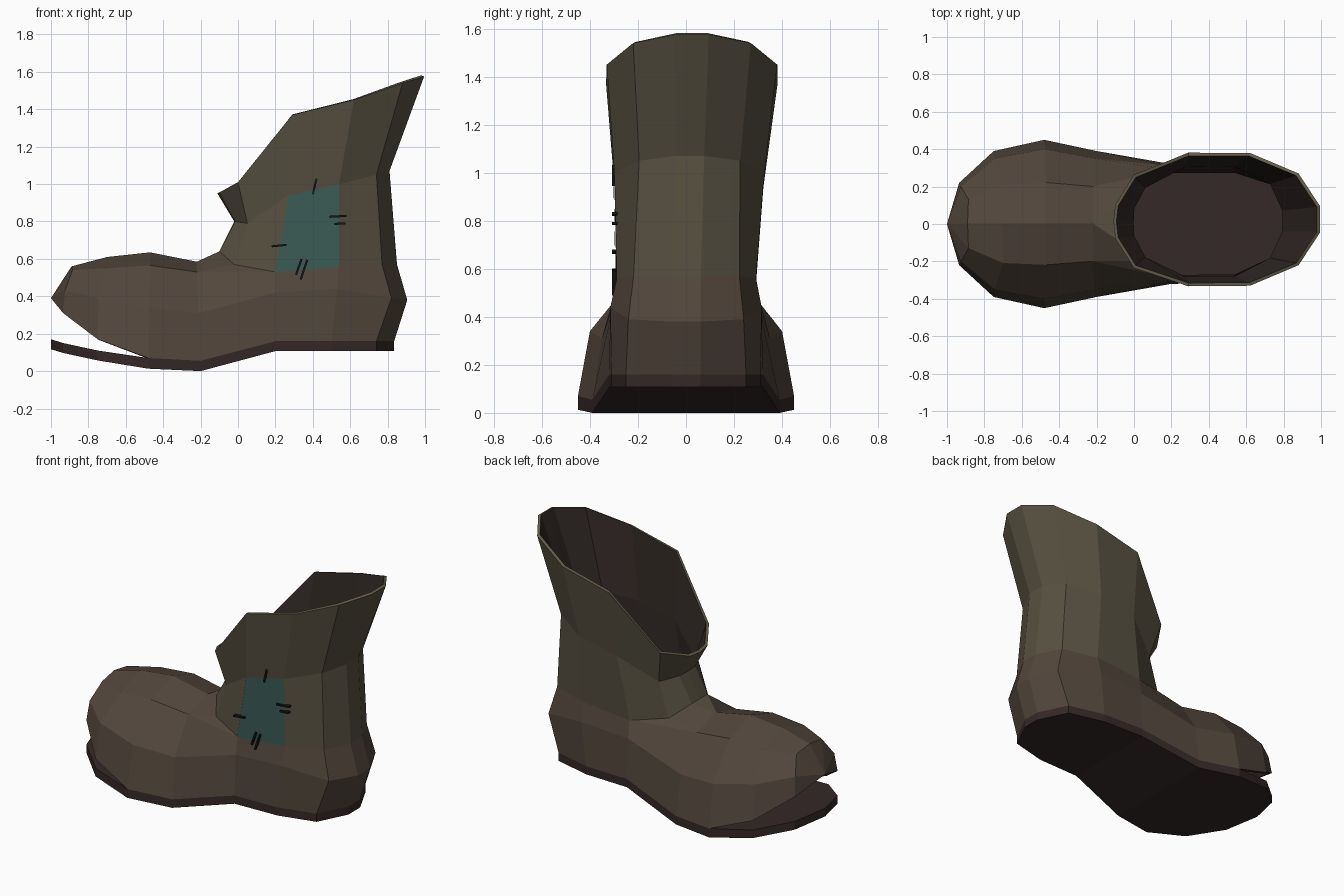
import bpy, bmesh
from mathutils import Vector, Matrix
from math import atan2

if "Cube" in bpy.data.objects:
    bpy.data.objects.remove(bpy.data.objects["Cube"])


def material(name, r, g, b):
    m = bpy.data.materials.new(name)
    m.diffuse_color = (r, g, b, 1)
    m.use_nodes = True
    m.node_tree.nodes["Principled BSDF"].inputs["Base Color"].default_value = m.diffuse_color
    return m


BROWN = material("brown leather", 0.085, 0.062, 0.045)
OLIVE = material("olive leather", 0.095, 0.08, 0.052)
INNER = material("lining", 0.03, 0.021, 0.018)
RIM = material("rim", 0.13, 0.11, 0.07)
SOLE = material("sole rubber", 0.035, 0.021, 0.02)
TEAL = material("patch cloth", 0.045, 0.11, 0.095)
THREAD = material("thread", 0.006, 0.009, 0.009)


def lean(p):
    # the shaft leans slightly towards +y as it rises
    t = min(max((p[2] - 0.5) / 0.9, 0), 1)
    return Vector((p[0], p[1] + 0.025 * t, p[2]))


def make(name, faces, mats, mirror=True):
    bm = bmesh.new()
    for side in ((1, -1) if mirror else (1,)):
        for f in faces:
            bm.faces.new([bm.verts.new(lean((x, y * side, z))) for x, y, z in f])
    bmesh.ops.remove_doubles(bm, verts=bm.verts, dist=0.0005)
    bmesh.ops.recalc_face_normals(bm, faces=bm.faces)
    me = bpy.data.meshes.new(name)
    bm.to_mesh(me)
    bm.free()
    for m in mats:
        me.materials.append(m)
    ob = bpy.data.objects.new(name, me)
    bpy.context.collection.objects.link(ob)
    return ob


def strips(a, b):
    return [(a[i], a[i + 1], b[i + 1], b[i]) for i in range(len(a) - 1)]


# Toe cross-sections: lower edge, side, shoulder, ridge
tip = [(-1, 0, 0.39)] * 4
toe = [
    tip,
    [(-0.935, 0.22, 0.31), (-0.925, 0.20, 0.43), (-0.885, 0.13, 0.54), (-0.89, 0, 0.56)],
    [(-0.75, 0.39, 0.17), (-0.745, 0.35, 0.39), (-0.70, 0.21, 0.55), (-0.70, 0, 0.61)],
    [(-0.48, 0.45, 0.07), (-0.475, 0.40, 0.34), (-0.47, 0.22, 0.565), (-0.47, 0, 0.635)],
    [(-0.20, 0.39, 0.055), (-0.21, 0.35, 0.31), (-0.22, 0.20, 0.53), (-0.22, 0, 0.585)],
]

# Heel rows run from the instep to the back, shaft rings from front to back
base = [(0.2, 0.32, 0.16), (0.5, 0.31, 0.16), (0.74, 0.25, 0.16), (0.835, 0.06, 0.16), (0.835, 0, 0.16)]
heel = [(0.2, 0.31, 0.42), (0.53, 0.315, 0.44), (0.82, 0.24, 0.39), (0.905, 0.06, 0.38), (0.905, 0, 0.38)]
ankle = [(-0.1, 0, 0.64), (-0.1, 0.08, 0.64), (-0.02, 0.2, 0.57), (0.2, 0.29, 0.53),
         (0.54, 0.29, 0.56), (0.77, 0.22, 0.57), (0.85, 0.06, 0.57), (0.85, 0, 0.57)]
calf = [(-0.02, 0, 0.8), (-0.015, 0.08, 0.8), (0.05, 0.2, 0.79), (0.27, 0.31, 0.94),
        (0.54, 0.312, 1.0), (0.74, 0.21, 1.05), (0.81, 0.06, 1.07), (0.81, 0, 1.07)]
cuff = [(-0.11, 0, 0.95), (-0.1, 0.09, 0.955), (0, 0.25, 1.01), (0.29, 0.357, 1.37),
        (0.62, 0.355, 1.45), (0.88, 0.245, 1.54), (0.995, 0.07, 1.575), (0.995, 0, 1.575)]

faces = []
for a, b in zip(toe, toe[1:]):
    faces += strips(a, b)
faces += strips(base, heel) + strips(heel, ankle[3:]) + strips(ankle, calf) + strips(calf, cuff)
# Instep joining the toe to the shaft
low, side, shoulder, ridge = toe[-1]
faces += [(low, base[0], heel[0], side), (side, heel[0], ankle[3], shoulder),
          (shoulder, ankle[3], ankle[2]), (shoulder, ankle[2], ankle[1], ridge),
          (ridge, ankle[1], ankle[0])]

upper = make("boot_upper", faces, [BROWN, OLIVE, INNER, INNER, RIM])
for p in upper.data.polygons:
    p.material_index = 1 if p.center.z > 0.62 and p.center.x > -0.15 else 0
wall = upper.modifiers.new("thickness", "SOLIDIFY")
wall.thickness = 0.018
wall.offset = -1
wall.material_offset = 2
wall.material_offset_rim = 3

# Sole: curved slab that drops away from the toe
outline = [(-1, 0, 0.17), (-0.935, 0.22, 0.15), (-0.75, 0.39, 0.11), (-0.48, 0.45, 0.07),
           (-0.2, 0.39, 0.055)] + base
under = [(x, y, z - 0.053) for x, y, z in outline]
under[3] = (-0.48, 0.45, 0.013)
under[4] = (-0.2, 0.39, 0)
sole = strips(outline, under)
for row in (outline, under):
    sole += strips(row, [(x, 0, z) for x, y, z in row])
make("sole", sole, [SOLE])

# Patch on the -y side of the shaft
quad = [ankle[3], ankle[4], calf[4], calf[3]]
make("patch", [[(x, -y - 0.004, z) for x, y, z in quad]], [TEAL], mirror=False)

# Stitches around the patch
ends = [(0.40, 0.945, 0.42, 1.03), (0.49, 0.825, 0.58, 0.83), (0.515, 0.787, 0.575, 0.79),
        (0.18, 0.667, 0.26, 0.675), (0.31, 0.515, 0.34, 0.60), (0.335, 0.49, 0.37, 0.595)]
for i, (x0, z0, x1, z1) in enumerate(ends):
    a, b = Vector((x0, -0.297, z0)), Vector((x1, -0.297, z1))
    bm = bmesh.new()
    bmesh.ops.create_cube(bm, size=1)
    bm.transform(Matrix.Translation((a + b) / 2)
                 @ Matrix.Rotation(-atan2(z1 - z0, x1 - x0), 4, "Y")
                 @ Matrix.Diagonal(((b - a).length, 0.024, 0.011, 1)))
    me = bpy.data.meshes.new("stitch")
    bm.to_mesh(me)
    bm.free()
    me.materials.append(THREAD)
    bpy.context.collection.objects.link(bpy.data.objects.new(f"stitch_{i + 1}", me))
